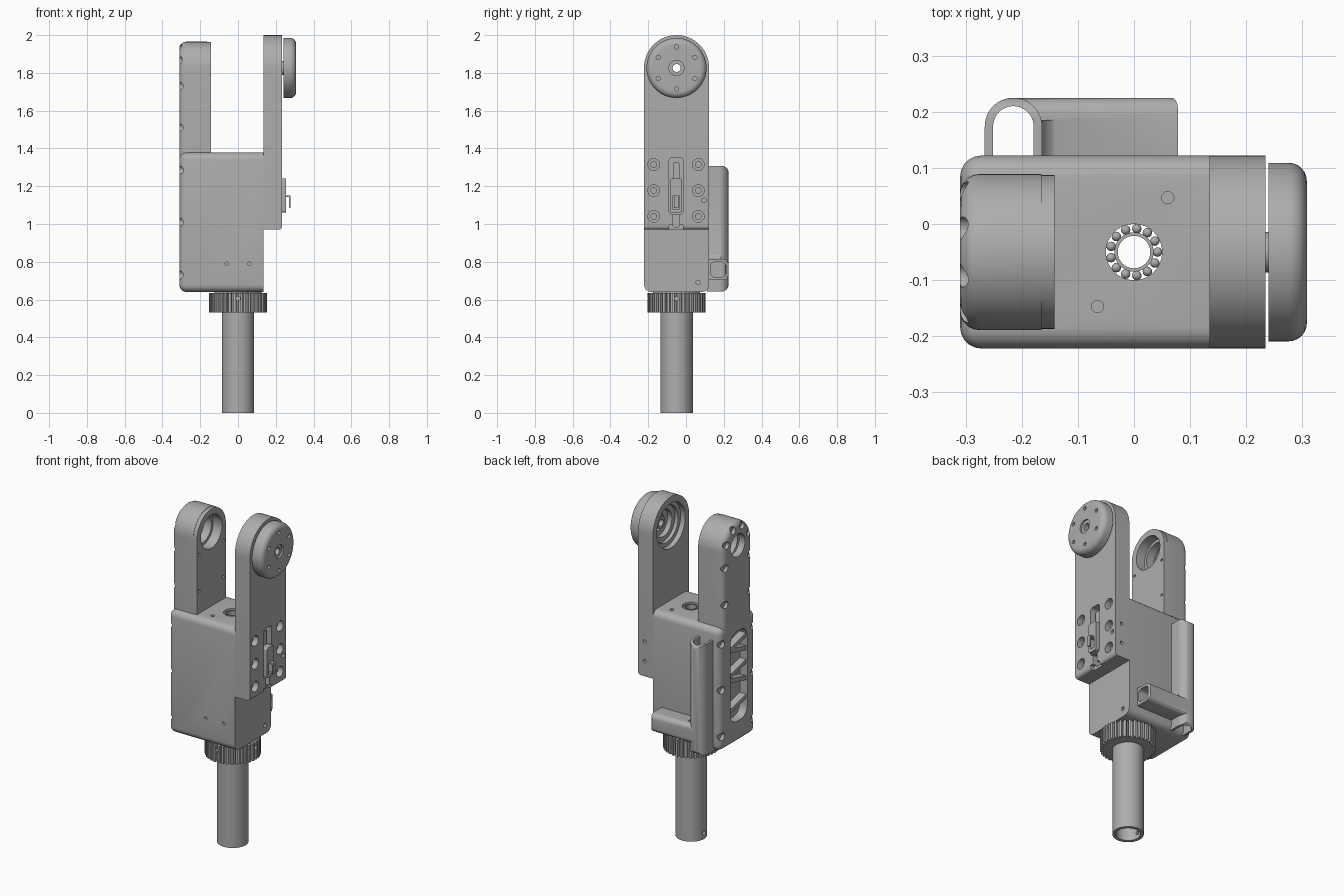
import bpy, bmesh, math
from mathutils import Vector

cube = bpy.data.objects.get("Cube")
if cube:
    bpy.data.objects.remove(cube, do_unlink=True)

grey = bpy.data.materials.new("plain_grey")
grey.use_nodes = True
grey.diffuse_color = (0.42, 0.42, 0.42, 1)
grey.node_tree.nodes["Principled BSDF"].inputs["Base Color"].default_value = grey.diffuse_color

MID = -0.05     # shared centre plane in y
PIVOT = 1.826   # height of the fork pivot
PLACE = {"x": lambda u, v, a: (a, u, v),
         "y": lambda u, v, a: (u, a, v),
         "z": lambda u, v, a: (u, v, a)}


def prism(name, points, axis, start, end):
    """Extrude a 2D profile along an axis."""
    bm = bmesh.new()
    face = bm.faces.new([bm.verts.new(PLACE[axis](u, v, start)) for u, v in points])
    top = bmesh.ops.extrude_face_region(bm, geom=[face])["geom"]
    shift = Vector(PLACE[axis](0, 0, end - start))
    bmesh.ops.translate(bm, verts=[g for g in top if isinstance(g, bmesh.types.BMVert)], vec=shift)
    bmesh.ops.recalc_face_normals(bm, faces=bm.faces)
    mesh = bpy.data.meshes.new(name)
    bm.to_mesh(mesh)
    bm.free()
    mesh.materials.append(grey)
    ob = bpy.data.objects.new(name, mesh)
    bpy.context.collection.objects.link(ob)
    return ob


def arc(u, v, r, a0, a1, n):
    angles = [math.radians(a0 + (a1 - a0) * i / n) for i in range(n + 1)]
    return [(u + r * math.cos(a), v + r * math.sin(a)) for a in angles]


def arch(u, v, r, base):
    return arc(u, v, r, 0, 180, 32) + [(u - r, base), (u + r, base)]


def rounded(u0, v0, u1, v1, r):
    return (arc(u1 - r, v1 - r, r, 0, 90, 6) + arc(u0 + r, v1 - r, r, 90, 180, 6)
            + arc(u0 + r, v0 + r, r, 180, 270, 6) + arc(u1 - r, v0 + r, r, 270, 360, 6))


def cyl(name, u, v, r, axis, start, end, n=40):
    return prism(name, arc(u, v, r, 0, 360, n)[:-1], axis, start, end)


def hole(u, v, r, axis, start, end, n=16):
    return cyl("hole", u, v, r, axis, start, end, n)


def box(name, x0, x1, y0, y1, z0, z1):
    return prism(name, [(x0, y0), (x1, y0), (x1, y1), (x0, y1)], "z", z0, z1)


def combine(target, others, op="DIFFERENCE"):
    """Apply boolean steps and discard the helper shapes."""
    bpy.context.view_layer.objects.active = target
    for other in others:
        mod = target.modifiers.new("shape", "BOOLEAN")
        mod.operation, mod.solver, mod.object = op, "EXACT", other
        bpy.ops.object.modifier_apply(modifier=mod.name)
        bpy.data.objects.remove(other, do_unlink=True)


def round_edges(ob, test, r, segments=5):
    bm = bmesh.new()
    bm.from_mesh(ob.data)
    edges = [e for e in bm.edges if test(e.verts[0].co, e.verts[1].co)]
    bmesh.ops.bevel(bm, geom=edges, offset=r, segments=segments, profile=0.5, affect="EDGES")
    bm.to_mesh(ob.data)
    bm.free()


# Main housing, with bore, screw holes and a recessed side panel
body = box("housing", -0.31, 0.135, -0.222, 0.122, 0.64, 1.378)
round_edges(body, lambda a, b: min(a.x, b.x) < 0, 0.038)
cuts = [hole(0, MID, 0.05, "z", 0.5, 1.5, 40),
        hole(0.06, 0.047, 0.011, "z", 1.34, 1.4), hole(-0.065, -0.147, 0.011, "z", 1.34, 1.4),
        hole(0.065, 0.69, 0.012, "x", 0.1, 0.2)]
cuts += [hole(x, 0.79, 0.009, "y", -0.3, -0.19) for x in (-0.06, 0.06)]
cuts += [hole(MID + s * 0.147, z, 0.022, "x", -0.33, -0.288)
         for s in (-1, 1) for z in (0.73, 1.01, 1.285)]
cuts.append(prism("panel_cut", rounded(-0.14, 0.77, 0.02, 1.31, 0.06), "x", -0.33, -0.26))
combine(body, cuts)

# Ribs inside the side panel
for i, z in enumerate((0.87, 0.98, 1.08, 1.16, 1.24)):
    slope = 0.04 if i % 2 else -0.04
    prism("panel_rib", [(-0.142, z), (0.022, z + slope), (0.022, z + slope + 0.025), (-0.142, z + 0.025)],
          "x", -0.302, -0.255)

# Narrow fork arm: shell plus inner lid
screws = [(MID + s * 0.115, z) for s in (-1, 1) for z in (1.51, 1.73)]
crown = [(MID + 0.112 * math.cos(math.radians(a)), PIVOT + 0.112 * math.sin(math.radians(a)))
         for a in (20, 68, 112, 160)]
arm = prism("narrow_arm", arch(MID, PIVOT, 0.139, 1.345), "x", -0.31, -0.165)
round_edges(arm, lambda a, b: max(a.x, b.x) < -0.3 and max(a.z, b.z) > 1.4, 0.034)
combine(arm, [hole(y, z, 0.021, "x", -0.33, -0.29) for y, z in screws + crown]
        + [hole(MID, PIVOT, 0.068, "x", -0.4, 0, 40), hole(MID, PIVOT, 0.1, "x", -0.27, 0, 40)])
lid = prism("narrow_arm_lid", arch(MID, PIVOT, 0.137, 1.345), "x", -0.165, -0.142)
combine(lid, [hole(MID, PIVOT, 0.1, "x", -0.2, -0.1, 40)]
        + [hole(y, z, 0.008, "x", -0.155, -0.1) for y, z in screws])
ring = cyl("narrow_arm_bearing", MID, PIVOT, 0.1, "x", -0.25, -0.2)
combine(ring, [hole(MID, PIVOT, 0.083, "x", -0.3, -0.1, 40)])

# Wide fork arm with stepped bore, counterbored bolts and latch slot
wide = prism("wide_arm", arch(MID, 1.828, 0.172, 0.97), "x", 0.135, 0.234)
round_edges(wide, lambda a, b: min(a.x, b.x) > 0.2 and max(a.z, b.z) < 1, 0.018, 3)
cuts = [hole(MID, PIVOT, 0.135, "x", 0.1, 0.165, 48), hole(MID, PIVOT, 0.11, "x", 0.1, 0.215, 48),
        hole(MID, PIVOT, 0.05, "x", 0.1, 0.3, 32),
        hole(0.095, 1.125, 0.012, "x", 0.2, 0.3),
        prism("slot", rounded(-0.09, 1.05, -0.014, 1.352, 0.02), "x", 0.175, 0.3),
        prism("lower_slot", rounded(-0.07, 0.985, -0.035, 1.1, 0.01), "x", 0.185, 0.3),
        box("notch", 0.21, 0.3, -0.09, -0.016, 0.9, 0.995)]
for y in (-0.171, 0.065):
    for z in (1.04, 1.177, 1.315):
        cuts += [hole(y, z, 0.031, "x", 0.2, 0.3, 24), hole(y, z, 0.015, "x", 0.165, 0.3)]
cuts += [hole(0.19, z, 0.01, "y", 0.09, 0.2) for z in (1.06, 1.18)]
combine(wide, cuts)
ring = cyl("wide_arm_bearing", MID, PIVOT, 0.109, "x", 0.185, 0.214)
combine(ring, [hole(MID, PIVOT, 0.08, "x", 0.1, 0.3, 40)])

# Latch and its small lever
latch = prism("latch", rounded(-0.085, 1.06, -0.02, 1.24, 0.012), "x", 0.18, 0.253)
combine(latch, [box("latch_window", 0.215, 0.3, -0.068, -0.036, 1.08, 1.15)])
prism("latch_bar", rounded(-0.07, 1.23, -0.035, 1.325, 0.008), "x", 0.17, 0.215)
box("lever_foot", 0.22, 0.278, -0.064, -0.04, 1.142, 1.15)
box("lever", 0.271, 0.278, -0.064, -0.04, 1.085, 1.15)

# Pivot disc and hub
disc = cyl("pivot_disc", MID, PIVOT, 0.159, "x", 0.24, 0.308, 64)
round_edges(disc, lambda a, b: min(a.x, b.x) > 0.3, 0.032, 6)
cuts = [hole(MID, PIVOT, 0.04, "x", 0.298, 0.4, 32), hole(MID, PIVOT, 0.021, "x", 0.1, 0.4, 24)]
cuts += [hole(MID + 0.112 * math.cos(a), PIVOT + 0.112 * math.sin(a), 0.011, "x", 0.28, 0.4)
         for a in (math.radians(30 + 60 * k) for k in range(6))]
combine(disc, cuts)
hub = cyl("pivot_hub", MID, PIVOT, 0.036, "x", 0.2, 0.241)
combine(hub, [hole(MID, PIVOT, 0.021, "x", 0.1, 0.3, 24)])

# Top bearing: inner race and balls
race = cyl("bearing_race", 0, MID, 0.035, "z", 1.33, 1.374)
combine(race, [hole(0, MID, 0.029, "z", 1.3, 1.4, 32)])
for k in range(13):
    a = math.tau * k / 13
    bpy.ops.mesh.primitive_uv_sphere_add(
        segments=12, ring_count=8, radius=0.0085,
        location=(0.042 * math.cos(a), MID + 0.042 * math.sin(a), 1.352))
    ball = bpy.context.object
    ball.name = "bearing_ball"
    ball.data.materials.append(grey)

# Toothed collar and hollow shaft
teeth = []
for k in range(36):
    for r, offset in ((0.138, 0), (0.153, 1), (0.153, 6), (0.138, 7)):
        a = math.radians(10 * k + offset)
        teeth.append((r * math.cos(a), MID + r * math.sin(a)))
collar = prism("toothed_collar", teeth, "z", 0.532, 0.634)
combine(collar, [hole(0, MID, 0.075, "z", 0.5, 0.7, 40),
                 hole(0, 0.605, 0.012, "y", -0.25, -0.17), hole(MID, 0.605, 0.012, "x", 0.12, 0.2)])
neck = cyl("collar_neck", 0, MID, 0.125, "z", 0.63, 0.645)
combine(neck, [hole(0, MID, 0.075, "z", 0.6, 0.7, 40)])
shaft = cyl("shaft", 0, MID, 0.086, "z", 0, 0.6, 48)
combine(shaft, [hole(0, MID, 0.067, "z", -0.1, 0.7, 40), hole(MID, 0.035, 0.012, "x", -0.2, 0)])

# Cable duct on the back: vertical run, side branch and the fillet between
duct = prism("cable_duct", arch(-0.215, 0.174, 0.051, 0.11), "z", 0.62, 1.33)
combine(duct, [prism("duct_side", rounded(0.03, 0.643, 0.225, 1.308, 0.035), "x", -0.4, 0.1)], "INTERSECT")
branch = prism("branch", rounded(0.07, 0.703, 0.2249, 0.814, 0.03), "x", -0.215, 0.078)
combine(branch, [prism("branch_plan", rounded(-0.3, 0.0, 0.078, 0.23, 0.022), "z", 0.6, 0.9)], "INTERSECT")
fillet = prism("fillet", arc(-0.12, 0.856, 0.047, 180, 270, 8) + [(-0.12, 0.79), (-0.19, 0.79), (-0.19, 0.856)],
               "y", 0.11, 0.185)
combine(duct, [branch, fillet], "UNION")
combine(duct, [prism("duct_bore", arch(-0.215, 0.174, 0.036, 0.05), "z", 0.5, 1.5),
               prism("branch_bore", rounded(0.132, 0.72, 0.211, 0.798, 0.02), "x", -0.215, 0.2)])

# Smooth curved faces while keeping crisp edges
bpy.ops.object.select_all(action="DESELECT")
for ob in bpy.context.scene.objects:
    if ob.type == "MESH":
        ob.select_set(True)
        bpy.context.view_layer.objects.active = ob
bpy.ops.object.shade_smooth_by_angle(angle=math.radians(30))
